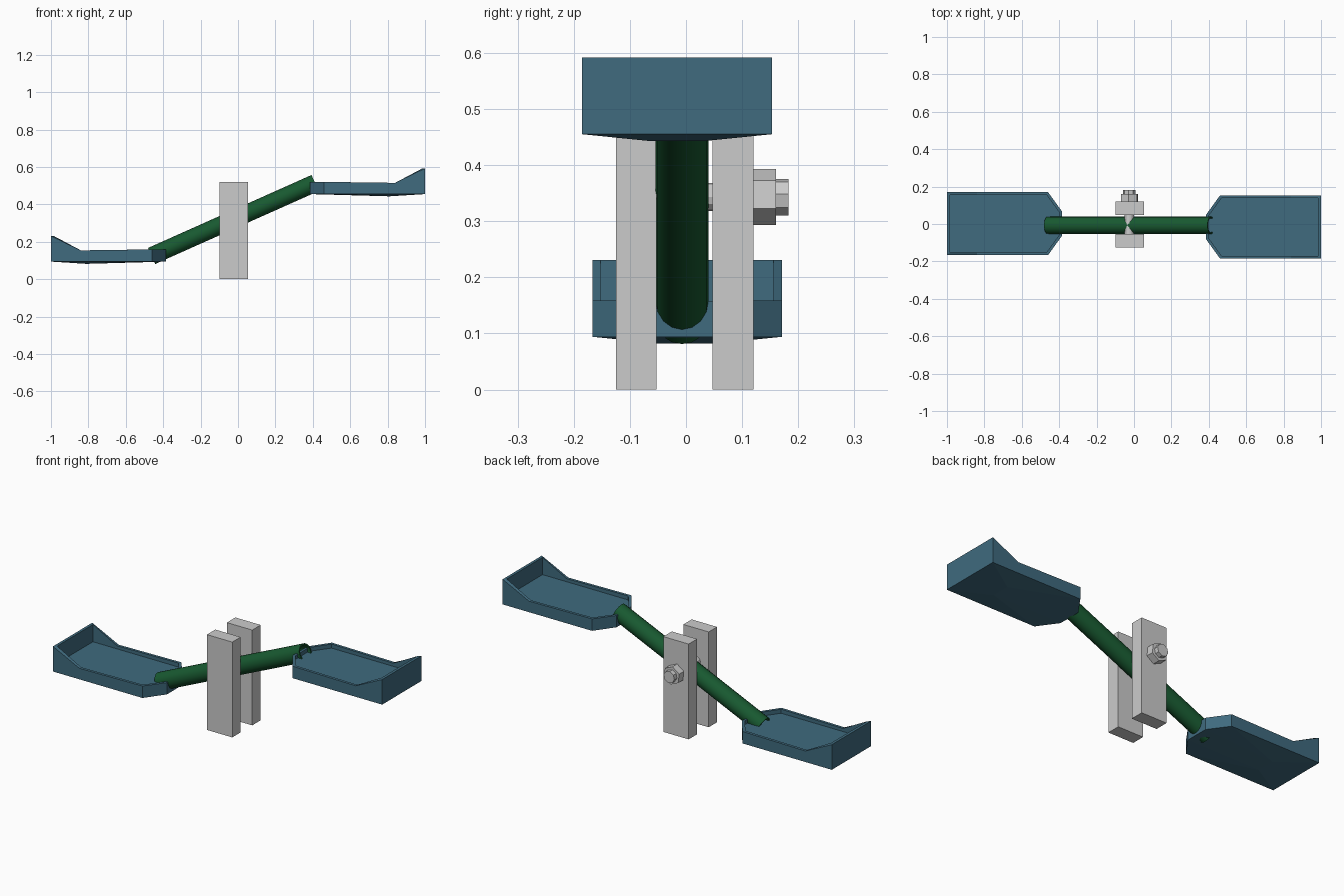
import bpy, bmesh
from math import radians, pi
from mathutils import Vector, Matrix

if "Cube" in bpy.data.objects:
    bpy.data.objects.remove(bpy.data.objects["Cube"])


def material(name, rgb):
    m = bpy.data.materials.new(name)
    m.diffuse_color = (*rgb, 1)
    m.use_nodes = True
    m.node_tree.nodes["Principled BSDF"].inputs["Base Color"].default_value = m.diffuse_color
    return m


BLUE = material("seat_blue", (0.05, 0.145, 0.21))
GREEN = material("beam_green", (0.009, 0.1, 0.03))


def finish(name, bm, mat=None):
    bmesh.ops.remove_doubles(bm, verts=bm.verts, dist=1e-5)
    bmesh.ops.recalc_face_normals(bm, faces=bm.faces)
    mesh = bpy.data.meshes.new(name)
    bm.to_mesh(mesh)
    bm.free()
    ob = bpy.data.objects.new(name, mesh)
    bpy.context.collection.objects.link(ob)
    if mat:
        mesh.materials.append(mat)
    return ob


def box(name, x, y, z):
    bm = bmesh.new()
    size = [b - a for a, b in (x, y, z)]
    mid = [(a + b) / 2 for a, b in (x, y, z)]
    bmesh.ops.create_cube(bm, size=1, matrix=Matrix.Translation(mid) @ Matrix.Diagonal((*size, 1)))
    return finish(name, bm)


def y_prism(name, sides, r, y0, y1, turn):
    bm = bmesh.new()
    m = (Matrix.Translation((-0.025, (y0 + y1) / 2, 0.343))
         @ Matrix.Rotation(pi / 2, 4, 'X') @ Matrix.Rotation(radians(turn), 4, 'Z'))
    bmesh.ops.create_cone(bm, cap_ends=True, segments=sides, radius1=r, radius2=r,
                          depth=y1 - y0, matrix=m)
    return finish(name, bm)


def bridge(bm, rings):
    for a, b in zip(rings, rings[1:]):
        n = len(a)
        for i in range(n):
            bm.faces.new((a[i], a[(i + 1) % n], b[(i + 1) % n], b[i]))


# Tray seat: (x, half width, rim height) stations, mirrored in y
OUTER = [(1.0, 0.169, 0.137), (0.84, 0.169, 0.060), (0.46, 0.169, 0.065), (0.385, 0.065, 0.064)]
INNER = [(0.985, 0.154, 0.137), (0.84, 0.154, 0.060), (0.468, 0.154, 0.065), (0.398, 0.058, 0.064)]
FLOOR = 0.043


def seat(name, y, z, flip):
    bm = bmesh.new()

    def ring(stations, level=None):
        pts = [(px, py, h) for px, py, h in stations] + [(px, -py, h) for px, py, h in reversed(stations)]
        return [bm.verts.new((a, b, h if level is None else level)) for a, b, h in pts]

    keel = ring([(0.81, 0.05, -0.012)] * 4)
    rings = [keel, ring(OUTER, 0.0), ring(OUTER), ring(INNER), ring(INNER, FLOOR)]
    bridge(bm, rings)
    bm.faces.new(rings[-1])
    bmesh.ops.remove_doubles(bm, verts=bm.verts, dist=1e-5)
    bmesh.ops.transform(bm, verts=bm.verts, matrix=Matrix.Translation((0, y, z))
                        @ Matrix.Rotation(pi if flip else 0, 4, 'Z'))
    return finish(name, bm, BLUE)


seat("right_seat", -0.016, 0.455, False)
seat("left_seat", 0.002, 0.094, True)

# Hollow tilted beam
start, end = Vector((-0.462, -0.007, 0.124)), Vector((0.412, -0.007, 0.514))
rot = (end - start).to_track_quat('Z', 'Y').to_matrix().to_4x4()
bm = bmesh.new()
rings = []
for radius, base in ((0.047, start), (0.047, end), (0.040, end), (0.040, start)):
    rings.append([bm.verts.new(base + rot @ (Matrix.Rotation(i * pi / 8, 4, 'Z') @ Vector((radius, 0, 0))))
                  for i in range(16)])
bridge(bm, rings + [rings[0]])
beam = finish("beam", bm, GREEN)
bpy.context.view_layer.objects.active = beam
beam.select_set(True)
bpy.ops.object.shade_smooth_by_angle(angle=radians(35))

# Posts
box("front_post", (-0.10, 0.053), (-0.125, -0.053), (0, 0.52))
box("back_post", (-0.10, 0.053), (0.047, 0.12), (0, 0.52))

# Pivot axle, nut and bolt end
y_prism("pivot_axle", 12, 0.025, -0.06, 0.12, 0)
y_prism("pivot_nut", 6, 0.05, 0.115, 0.16, 6)
y_prism("bolt_end", 8, 0.033, 0.155, 0.183, 10)
